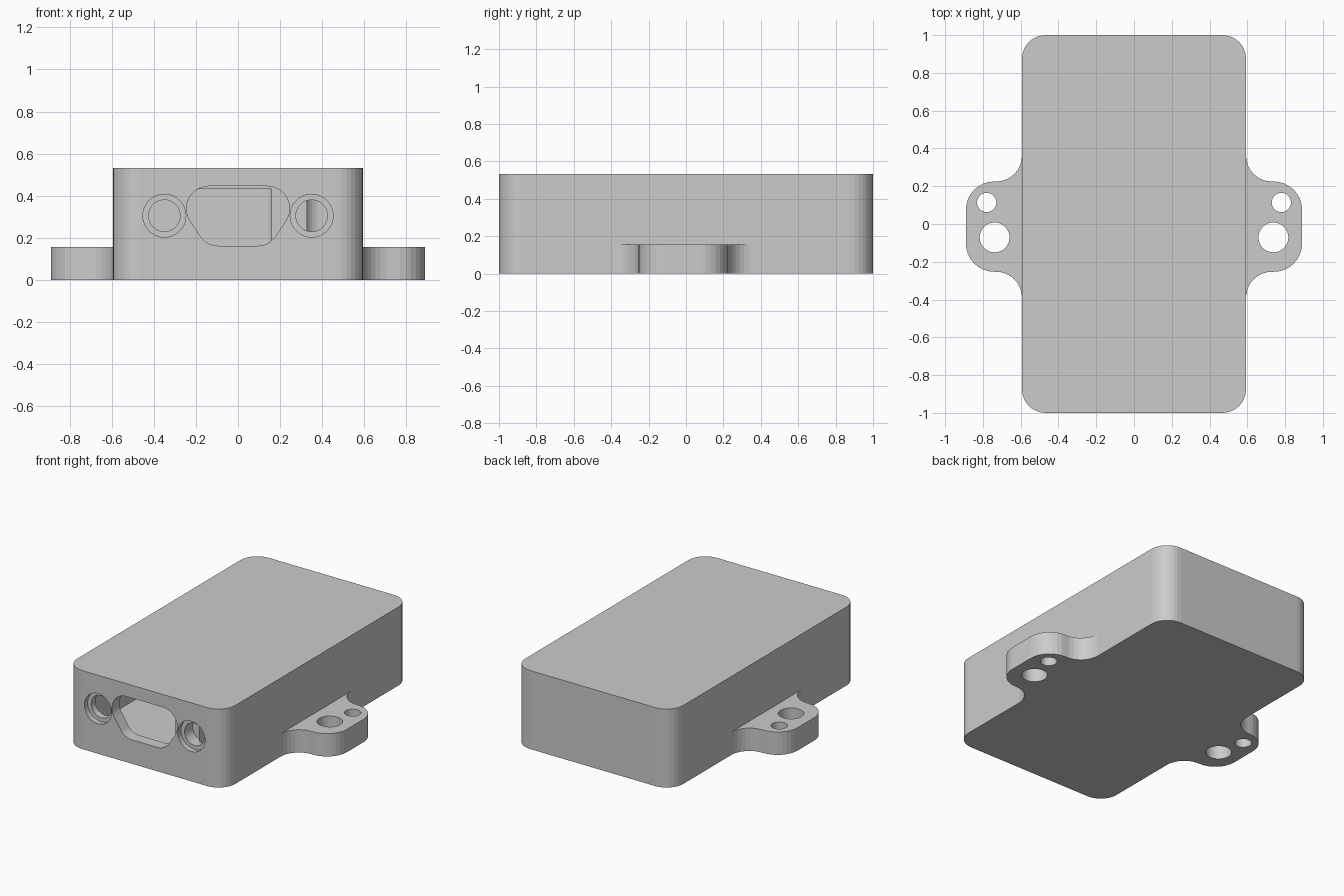
import bpy, bmesh, math
from mathutils import Vector, Matrix

if "Cube" in bpy.data.objects:
    bpy.data.objects.remove(bpy.data.objects["Cube"])


def rounded(corners, seg=8):
    """Outline from (x, y, radius) corners, each rounded with an arc."""
    pts = []
    for i, (x, y, r) in enumerate(corners):
        p = Vector((x, y))
        if r == 0:
            pts.append(p)
            continue
        a = (Vector(corners[i - 1][:2]) - p).normalized()
        b = (Vector(corners[(i + 1) % len(corners)][:2]) - p).normalized()
        half = a.angle(b) / 2
        c = p + (a + b).normalized() * (r / math.sin(half))
        t = r / math.tan(half)
        v0, v1 = p + a * t - c, p + b * t - c
        sweep = v0.angle(v1)
        for k in range(seg + 1):
            f = k / seg
            pts.append(c + (v0 * math.sin((1 - f) * sweep) + v1 * math.sin(f * sweep)) / math.sin(sweep))
    return pts


def rect(x0, x1, y0, y1, r):
    return rounded([(x0, y0, r), (x1, y0, r), (x1, y1, r), (x0, y1, r)])


def circle(x, y, r, n=40):
    return [Vector((x + r * math.cos(2 * math.pi * i / n), y + r * math.sin(2 * math.pi * i / n)))
            for i in range(n)]


def prism(name, outline, lo, hi, front=False):
    """Extrude an outline along z, or an x-z outline along y when front is set."""
    bm = bmesh.new()
    face = bm.faces.new([bm.verts.new((p.x, lo, p.y) if front else (p.x, p.y, lo)) for p in outline])
    ext = bmesh.ops.extrude_face_region(bm, geom=[face])
    verts = [g for g in ext["geom"] if isinstance(g, bmesh.types.BMVert)]
    d = hi - lo
    bmesh.ops.translate(bm, verts=verts, vec=(0, d, 0) if front else (0, 0, d))
    bmesh.ops.recalc_face_normals(bm, faces=bm.faces)
    mesh = bpy.data.meshes.new(name)
    bm.to_mesh(mesh)
    bm.free()
    ob = bpy.data.objects.new(name, mesh)
    bpy.context.collection.objects.link(ob)
    return ob


def combine(target, tool, op):
    mod = target.modifiers.new(op, 'BOOLEAN')
    mod.operation, mod.solver, mod.object = op, 'EXACT', tool
    bpy.context.view_layer.objects.active = target
    bpy.ops.object.modifier_apply(modifier=mod.name)
    bpy.data.objects.remove(tool)


W = 0.593
# Rounded enclosure body
body = prism("enclosure", rect(-W, W, -1, 1, 0.125), 0, 0.532)

# Mounting ears with filleted roots
ear = [(0.55, -0.39, 0), (W, -0.39, 0), (W, -0.253, 0.137), (0.89, -0.253, 0.15),
       (0.89, 0.225, 0.15), (W, 0.225, 0.137), (W, 0.362, 0), (0.55, 0.362, 0)]
for s in (-1, 1):
    outline = rounded(ear)
    # Drop the doubled point where a fillet meets the wall
    outline = [p for i, p in enumerate(outline) if (p - outline[i - 1]).length > 1e-4]
    combine(body, prism("mounting_ear", [Vector((s * p.x, p.y)) for p in outline], 0, 0.155), 'UNION')

# Screw holes through the ears
for s in (-1, 1):
    for x, y, r in ((0.78, 0.114, 0.051), (0.738, -0.071, 0.079)):
        combine(body, prism("ear_hole", circle(s * x, y, r), -0.1, 0.3), 'DIFFERENCE')

# Hollow interior: main chamber and narrow side chamber
combine(body, prism("main_chamber", rect(-0.49, 0.17, -0.92, 0.9, 0.05), 0.1, 0.433), 'DIFFERENCE')
combine(body, prism("side_chamber", rect(0.317, 0.49, -0.92, 0.9, 0.08), 0.1, 0.433), 'DIFFERENCE')

# Front connector opening
slot = rounded([(-0.338, 0.445, 0.106), (-0.148, 0.162, 0.1), (0.148, 0.162, 0.1), (0.338, 0.445, 0.106)], 10)
combine(body, prism("connector_opening", slot, -1.1, -0.9, True), 'DIFFERENCE')

# Counterbored screw holes beside the opening
for s in (-1, 1):
    combine(body, prism("counterbore", circle(s * 0.35, 0.305, 0.102), -1.1, -0.965, True), 'DIFFERENCE')
    combine(body, prism("screw_hole", circle(s * 0.35, 0.305, 0.075), -1.1, -0.88, True), 'DIFFERENCE')
